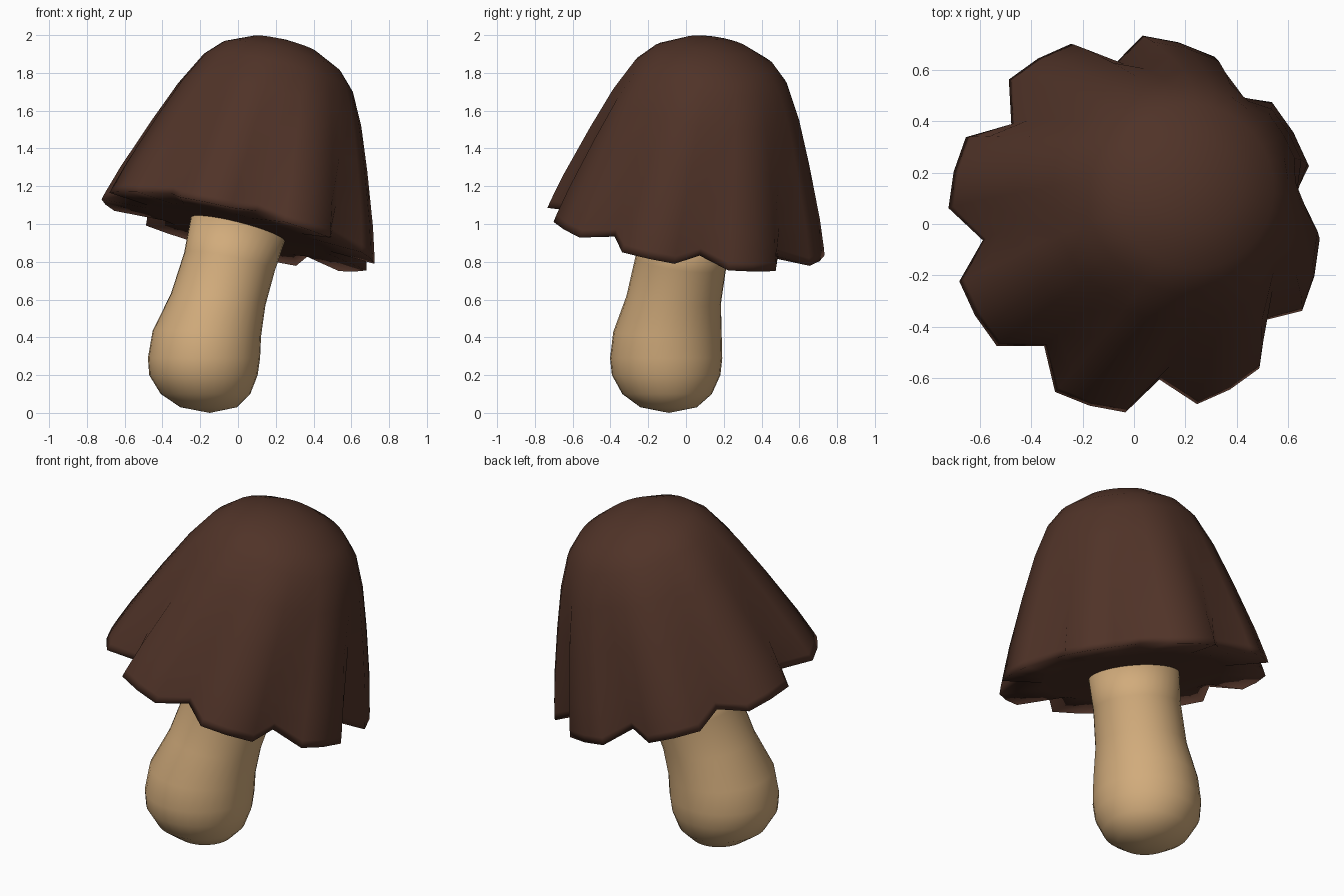
import bpy, bmesh
from math import sin, cos, radians, tau
from mathutils import Vector

if "Cube" in bpy.data.objects:
    bpy.data.objects.remove(bpy.data.objects["Cube"])

SEG = 32
SLOPE_X, SLOPE_Y = -0.25, -0.16      # slope of the cap's tilted rim plane


def build(name, rings, top, bottom, color):
    """Skin a stack of rings; each end is a pole point or, if None, a flat face."""
    bm = bmesh.new()
    rows = [[bm.verts.new(p) for p in ring] for ring in rings]
    n = len(rows[0])
    for a, b in zip(rows, rows[1:]):
        for i in range(n):
            j = (i + 1) % n
            bm.faces.new((a[i], a[j], b[j], b[i]))
    for row, pole in ((rows[0], bottom), (rows[-1], top)):
        if pole is None:
            bm.faces.new(row)
        else:
            v = bm.verts.new(pole)
            for i in range(n):
                bm.faces.new((row[i], row[(i + 1) % n], v))
    bmesh.ops.recalc_face_normals(bm, faces=bm.faces)
    for f in bm.faces:
        f.smooth = True
    mesh = bpy.data.meshes.new(name)
    bm.to_mesh(mesh)
    bm.free()
    mat = bpy.data.materials.new(name + "_color")
    mat.diffuse_color = (*color, 1)
    mat.use_nodes = True
    mat.node_tree.nodes["Principled BSDF"].inputs["Base Color"].default_value = mat.diffuse_color
    mesh.materials.append(mat)
    obj = bpy.data.objects.new(name, mesh)
    bpy.context.collection.objects.link(obj)
    return obj


# Cap: bell profile (radius, height) with eight lobes that fade out upward
profile = [(0.60, 0.0), (0.745, 0.0), (0.735, 0.04), (0.69, 0.19), (0.59, 0.47),
           (0.50, 0.70), (0.412, 0.87), (0.325, 0.96), (0.18, 1.03)]
axis = Vector((-SLOPE_X, -SLOPE_Y, 1)).normalized()
spin = Vector((0, 0, 1)).rotation_difference(axis)
centre = Vector((0, 0, 0.96))


def cap_ring(r, h):
    fade = max(0, 1 - h / 0.95)
    ring = []
    for i in range(SEG):
        a = radians(7.5) + tau * i / SEG
        notch = i % 4 == 0
        rr = r * (1 - 0.165 * fade) if notch else r
        hh = h + 0.035 * fade if notch else h
        ring.append(centre + spin @ Vector((rr * cos(a), rr * sin(a), hh)))
    return ring


# the first ring is the inset underside
under = [centre + spin @ Vector((0.5 * cos(tau * i / SEG + radians(7.5)),
                                 0.5 * sin(tau * i / SEG + radians(7.5)), 0.01))
         for i in range(SEG)]
build("cap", [under] + [cap_ring(r, h) for r, h in profile[1:]],
      centre + axis * 1.06, None, (0.08, 0.033, 0.021))

# Stem: leaning bulbous stalk, rings (x, y, z, radius, tilt toward the rim plane)
stem = [(-0.155, -0.092, 0.03, 0.15, 0), (-0.172, -0.10, 0.10, 0.237, 0),
        (-0.183, -0.105, 0.20, 0.287, 0), (-0.18, -0.105, 0.29, 0.297, 0),
        (-0.165, -0.098, 0.42, 0.287, 0.2), (-0.105, -0.065, 0.60, 0.25, 0.5),
        (-0.045, -0.027, 0.80, 0.24, 0.8), (0.0, 0.0, 0.975, 0.25, 1)]
rings = []
for x, y, z, r, t in stem:
    ring = []
    for i in range(SEG):
        dx, dy = r * cos(tau * i / SEG), r * sin(tau * i / SEG)
        ring.append((x + dx, y + dy, z + t * (SLOPE_X * dx + SLOPE_Y * dy)))
    rings.append(ring)
build("stem", rings, None, (-0.15, -0.09, 0.0), (0.64, 0.41, 0.20))
